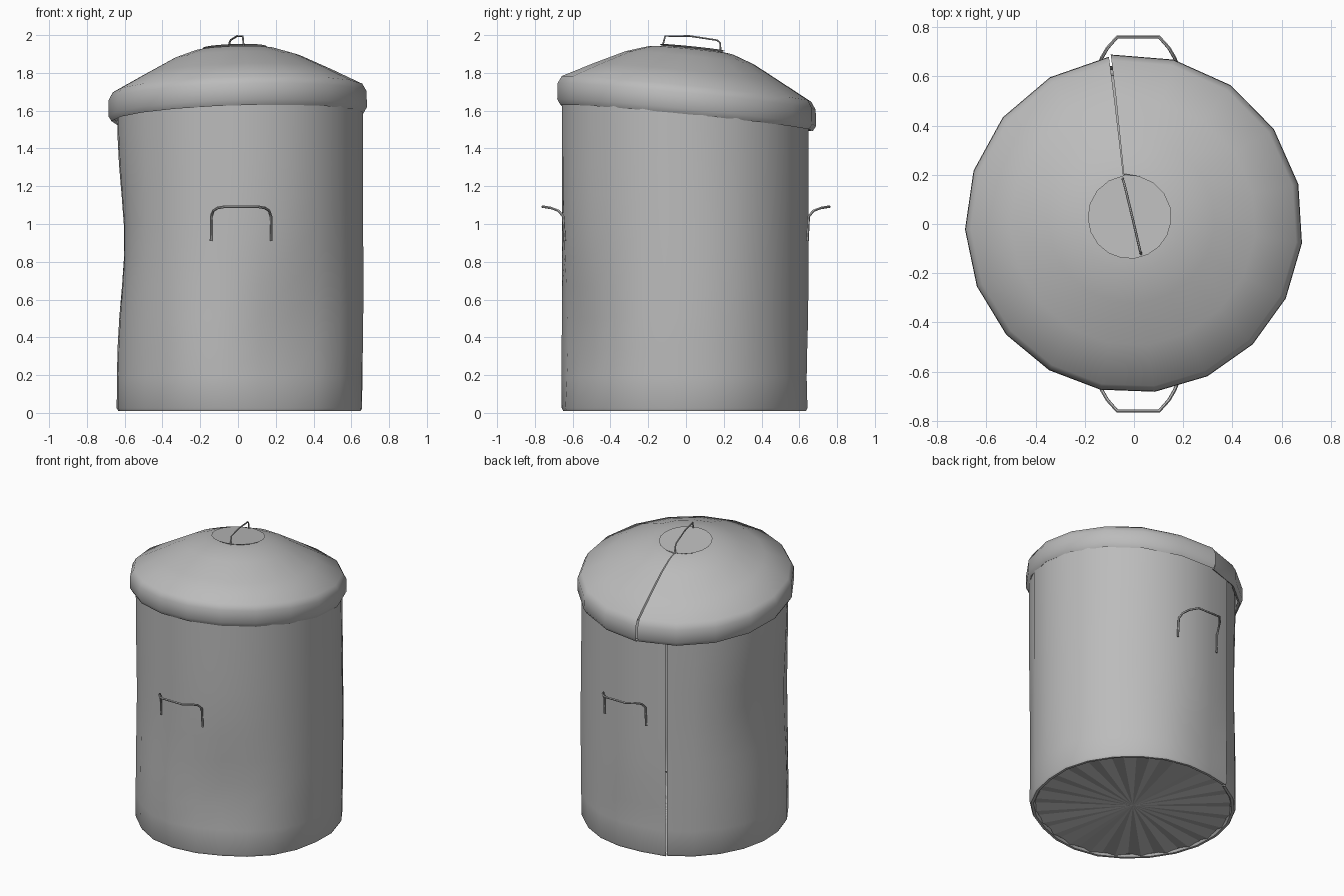
import bpy, bmesh, math

cube = bpy.data.objects.get("Cube")
if cube:
    bpy.data.objects.remove(cube, do_unlink=True)

metal = bpy.data.materials.new("galvanised grey")
metal.use_nodes = True
GREY = (0.5, 0.5, 0.5, 1)
metal.diffuse_color = GREY
metal.node_tree.nodes["Principled BSDF"].inputs["Base Color"].default_value = GREY


def select_only(obj):
    bpy.ops.object.select_all(action='DESELECT')
    obj.select_set(True)
    bpy.context.view_layer.objects.active = obj


def finish(name, bm, angle):
    mesh = bpy.data.meshes.new(name)
    bm.to_mesh(mesh)
    bm.free()
    obj = bpy.data.objects.new(name, mesh)
    bpy.context.collection.objects.link(obj)
    mesh.materials.append(metal)
    select_only(obj)
    bpy.ops.object.shade_smooth_by_angle(angle=math.radians(angle))


def sheet(profile, sides, seam, place, cap=False):
    """Roll a (radius, height) profile round z, with an open lapped seam."""
    bm = bmesh.new()
    cols = []
    for i in range(sides + 1):
        lap = 0.008 if i == sides else 0
        a = math.radians(seam) + (math.tau - 0.012) * i / sides
        cols.append([bm.verts.new(place(r + lap, a, z)) for r, z in profile])
    for a, b in zip(cols, cols[1:]):
        for k in range(len(profile) - 1):
            bm.faces.new((a[k], b[k], b[k + 1], a[k + 1]))
    if cap:
        bm.faces.new([c[-1] for c in cols[:-1]])
    return bm


# Dents in the body: angle, height, angular width, height width, depth
DENTS = [(180, 0.9, 30, 0.38, 0.042), (296, 0.4, 20, 0.42, 0.05),
         (250, 0.3, 14, 0.35, -0.02), (25, 0.7, 20, 0.6, -0.012),
         (350, 0.1, 12, 0.15, 0.015), (95, 0.2, 12, 0.22, 0.02)]


def dented(r, a, z):
    for da, dz, wa, wz, depth in DENTS:
        turn = (math.degrees(a) - da + 180) % 360 - 180
        r -= depth * math.exp(-(turn / wa) ** 2 - ((z - dz) / wz) ** 2)
    return (r * math.cos(a) + 0.01, r * math.sin(a) - 0.004, z)


# Body wall with a rolled foot
wall = [(0.62, 0.025), (0.63, 0.01), (0.647, 0.01), (0.655, 0.025)]
wall += [(0.655, 0.025 + 1.61 * k / 10) for k in range(1, 11)]
finish("can_body", sheet(wall, 24, 115, dented), 45)

# Creased base, a shallow fan of spokes
bm = bmesh.new()
hub = bm.verts.new((0.01, 0, 0.022))
SPOKES = 48
ring = []
for i in range(SPOKES):
    ring.append(bm.verts.new(dented(0.625, math.tau * i / SPOKES, 0.014 + 0.018 * (i % 2))))
for i in range(SPOKES):
    bm.faces.new((hub, ring[(i + 1) % SPOKES], ring[i]))
finish("can_base", bm, 5)


# Lid, sitting crooked, with its facets crowded to one side
def tilted(r, a, z):
    a -= 0.07 * math.cos(a)
    x, y = r * math.cos(a), r * math.sin(a)
    shift = max(0, 1 - r / 0.6)
    return (x - 0.025 * shift, y + 0.04 * shift, z + 0.03 * x - 0.1 * y)


# Rim, dome and the overhanging plate on top
dome = [(0.655, 1.572), (0.67, 1.562), (0.687, 1.59), (0.685, 1.675), (0.663, 1.715),
        (0.50, 1.80), (0.34, 1.88), (0.22, 1.92), (0.155, 1.927), (0.17, 1.936)]
finish("lid", sheet(dome, 18, 98, tilted, cap=True), 50)


def bar(name, points, radius):
    curve = bpy.data.curves.new(name, 'CURVE')
    curve.dimensions = '3D'
    curve.bevel_depth = radius
    curve.bevel_resolution = 1
    curve.use_fill_caps = True
    line = curve.splines.new('POLY')
    line.points.add(len(points) - 1)
    for p, co in zip(line.points, points):
        p.co = (*co, 1)
    obj = bpy.data.objects.new(name, curve)
    bpy.context.collection.objects.link(obj)
    curve.materials.append(metal)
    select_only(obj)
    bpy.ops.object.convert(target='MESH')
    bpy.ops.object.shade_smooth_by_angle(angle=math.radians(50))


# Carrying handles, front and back
half = [(0.16, 0.643, 0.91), (0.158, 0.65, 1.04), (0.148, 0.675, 1.07),
        (0.125, 0.715, 1.085), (0.085, 0.76, 1.092)]
loop = half + [(-x, y, z) for x, y, z in reversed(half)]
for name, side in (("front_handle", -1), ("back_handle", 1)):
    bar(name, [(x + 0.017, side * y, z) for x, y, z in loop], 0.007)

# Lid handle
bar("lid_handle", [(0.03, -0.125, 1.94), (0.025, -0.11, 1.995), (-0.005, 0.02, 1.995),
                   (-0.04, 0.165, 1.973), (-0.045, 0.18, 1.96), (-0.045, 0.185, 1.905)], 0.005)
